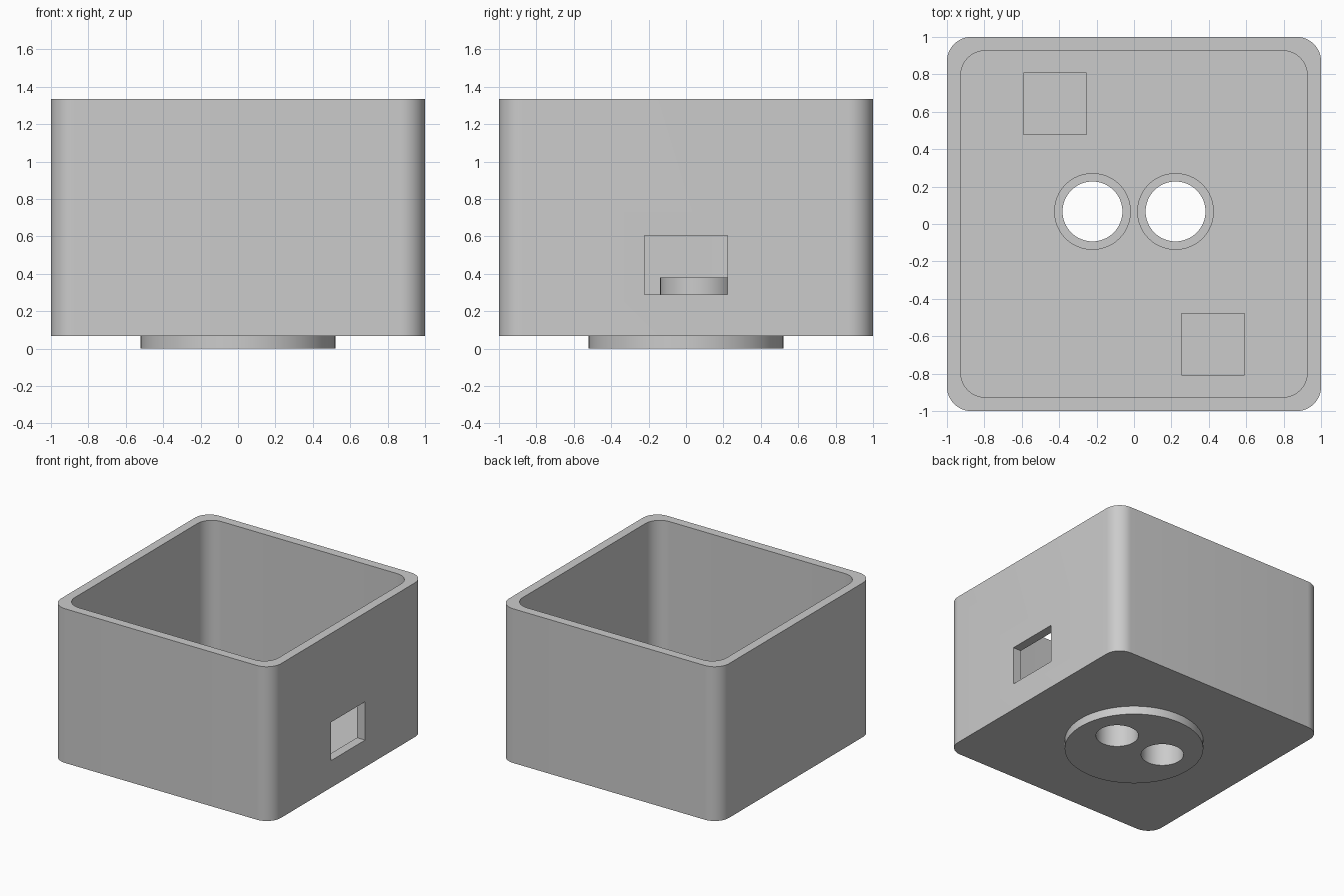
import bpy
import bmesh
from math import cos, sin, pi, radians

cube = bpy.data.objects.get("Cube")
if cube:
    bpy.data.objects.remove(cube, do_unlink=True)

GREY = (0.6, 0.6, 0.6, 1.0)
plastic = bpy.data.materials.new("grey plastic")
plastic.use_nodes = True
plastic.diffuse_color = GREY
plastic.node_tree.nodes["Principled BSDF"].inputs["Base Color"].default_value = GREY

# Main levels and sizes
BASE, FLOOR, RIM = 0.068, 0.142, 1.335
WALL, CORNER = 0.074, 0.13
HOLE_X, HOLE_Y, HOLE_R, COLLAR_R = 0.222, 0.067, 0.16, 0.205


def prism(name, outline, z0, z1):
    """Extrude a flat outline from z0 up to z1."""
    bm = bmesh.new()
    face = bm.faces.new([bm.verts.new((x, y, z0)) for x, y in outline])
    top = bmesh.ops.extrude_face_region(bm, geom=[face])["geom"]
    for v in top:
        if isinstance(v, bmesh.types.BMVert):
            v.co.z = z1
    bmesh.ops.recalc_face_normals(bm, faces=bm.faces)
    mesh = bpy.data.meshes.new(name)
    bm.to_mesh(mesh)
    bm.free()
    mesh.materials.append(plastic)
    obj = bpy.data.objects.new(name, mesh)
    bpy.context.collection.objects.link(obj)
    return obj


def circle(cx, cy, r, n=64):
    return [(cx + r * cos(2 * pi * i / n), cy + r * sin(2 * pi * i / n)) for i in range(n)]


def rect(cx, cy, w, d):
    return [(cx + sx * w / 2, cy + sy * d / 2)
            for sx, sy in ((-1, -1), (1, -1), (1, 1), (-1, 1))]


def rounded_square(half, r, steps=12):
    points = []
    for q, (sx, sy) in enumerate(((1, 1), (-1, 1), (-1, -1), (1, -1))):
        for i in range(steps + 1):
            a = (q + i / steps) * pi / 2
            points.append((sx * (half - r) + r * cos(a), sy * (half - r) + r * sin(a)))
    return points


def select(obj):
    bpy.ops.object.select_all(action="DESELECT")
    obj.select_set(True)
    bpy.context.view_layer.objects.active = obj


def cut(obj, cutter):
    mod = obj.modifiers.new("cut", "BOOLEAN")
    mod.operation = "DIFFERENCE"
    mod.solver = "EXACT"
    mod.object = cutter
    select(obj)
    bpy.ops.object.modifier_apply(modifier=mod.name)


# Solid parts
box = prism("box", rounded_square(1, CORNER), BASE, RIM)
foot = prism("round_foot", circle(0, 0, 0.522, 96), 0, BASE)
collars = [prism(side + "_collar", circle(s * HOLE_X, HOLE_Y, COLLAR_R), FLOOR, 0.38)
           for side, s in (("left", 1), ("right", -1))]
posts = [prism(name, rect(s * 0.422, -s * 0.643, 0.337, 0.333), FLOOR, 0.29)
         for name, s in (("front_post", 1), ("back_post", -1))]

# Cutters for the cavity, the side window and the two bores
cavity = prism("cavity_cutter", rounded_square(1 - WALL, CORNER), FLOOR, RIM + 0.2)
window = prism("window_cutter", rect(1, 0, 0.3, 0.444), 0.29, 0.605)
bores = [prism("bore_cutter", circle(s * HOLE_X, HOLE_Y, HOLE_R), -0.2, 0.6) for s in (1, -1)]

for cutter in (cavity, window, *bores):
    cut(box, cutter)
for bore, collar in zip(bores, collars):
    cut(foot, bore)
    cut(collar, bore)

for cutter in (cavity, window, *bores):
    bpy.data.objects.remove(cutter, do_unlink=True)

# Smooth curves with sharp edges
for obj in (box, foot, *collars):
    select(obj)
    bpy.ops.object.shade_smooth_by_angle(angle=radians(30))
